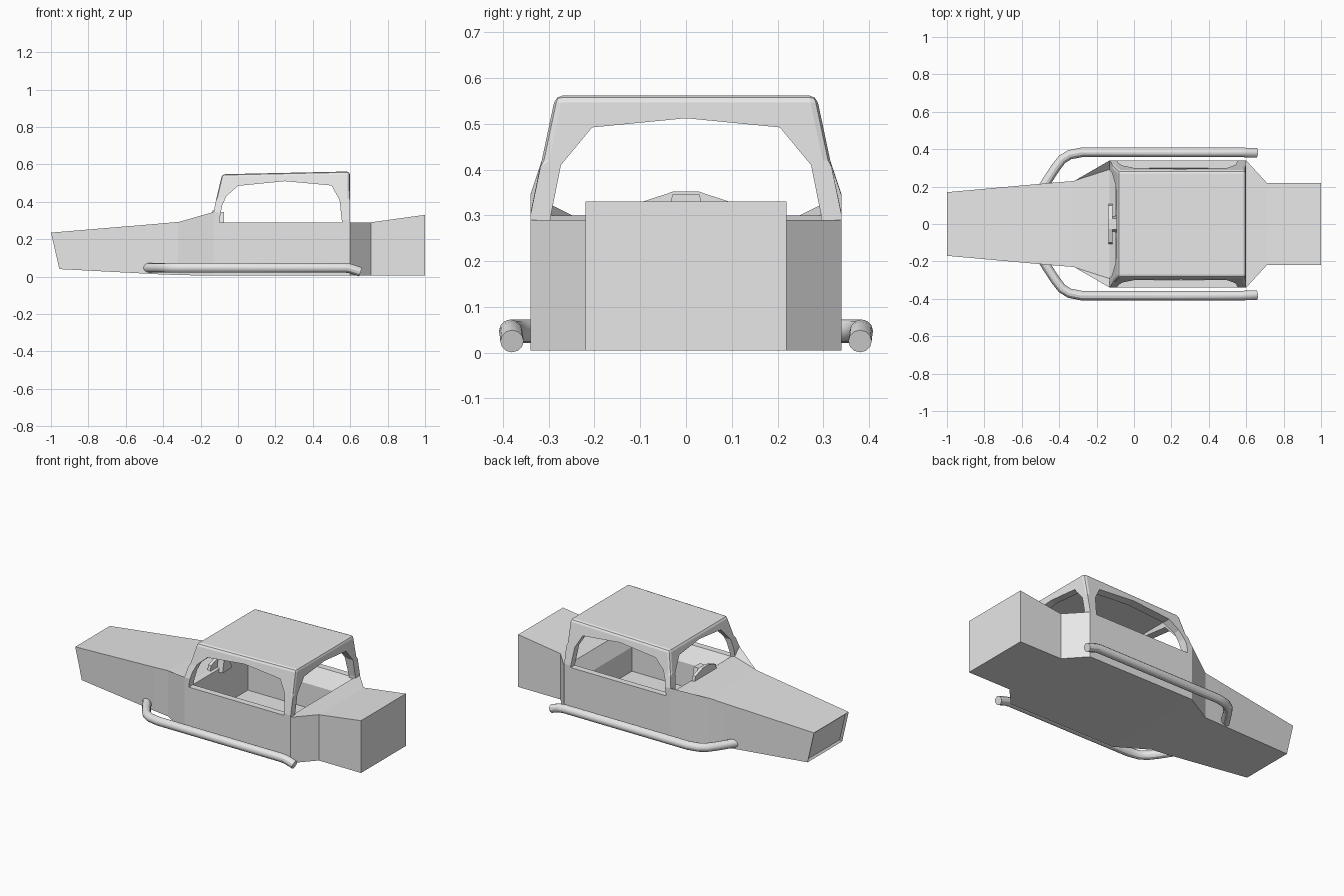
import bpy, bmesh

if "Cube" in bpy.data.objects:
    bpy.data.objects.remove(bpy.data.objects["Cube"], do_unlink=True)

grey = bpy.data.materials.new("plain_grey")
grey.use_nodes = True
grey.diffuse_color = (0.8, 0.8, 0.8, 1)
grey.node_tree.nodes["Principled BSDF"].inputs["Base Color"].default_value = (0.8, 0.8, 0.8, 1)


def finish(name, bm):
    bmesh.ops.recalc_face_normals(bm, faces=bm.faces)
    mesh = bpy.data.meshes.new(name)
    bm.to_mesh(mesh)
    bm.free()
    mesh.materials.append(grey)
    obj = bpy.data.objects.new(name, mesh)
    bpy.context.collection.objects.link(obj)
    return obj


def loft_bm(rings):
    """Bridge rings of equal point count and cap both ends."""
    bm = bmesh.new()
    loops = [[bm.verts.new(p) for p in ring] for ring in rings]
    n = len(loops[0])
    for a, b in zip(loops, loops[1:]):
        for i in range(n):
            j = (i + 1) % n
            bm.faces.new((a[i], a[j], b[j], b[i]))
    bm.faces.new(loops[0])
    bm.faces.new(loops[-1])
    return bm


def level(x0, x1, half, z0, z1=None):
    """Rectangle seen from above, tilted from z0 at x0 to z1 at x1."""
    z1 = z0 if z1 is None else z1
    return [(x0, -half, z0), (x1, -half, z1), (x1, half, z1), (x0, half, z0)]


def station(xb, xt, half, zb, zt):
    """Upright body cross-section."""
    return [(xb, -half, zb), (xb, half, zb), (xt, half, zt), (xt, -half, zt)]


def cut(obj, cutter):
    mod = obj.modifiers.new("cut", 'BOOLEAN')
    mod.operation = 'DIFFERENCE'
    mod.solver = 'EXACT'
    mod.object = cutter
    bpy.context.view_layer.update()
    bpy.context.view_layer.objects.active = obj
    bpy.ops.object.modifier_apply(modifier=mod.name)
    bpy.data.objects.remove(cutter, do_unlink=True)


# Body shell: nose, hood, cabin sides, tapered tail
bm = loft_bm([station(*s) for s in (
    (-0.955, -1.0, 0.17, 0.04, 0.235),
    (-0.42, -0.42, 0.222, 0.012, 0.283),
    (-0.32, -0.32, 0.23, 0.008, 0.292),
    (-0.13, -0.13, 0.34, 0.005, 0.30),
    (-0.10, -0.10, 0.34, 0.005, 0.29),
    (0.60, 0.60, 0.34, 0.005, 0.29),
    (0.71, 0.71, 0.22, 0.005, 0.29),
    (1.0, 1.0, 0.22, 0.005, 0.33))])
# Recessed nose panel
bm.normal_update()
nose = min(bm.faces, key=lambda f: f.calc_center_median().x)
bmesh.ops.recalc_face_normals(bm, faces=bm.faces)
bmesh.ops.inset_region(bm, faces=[nose], thickness=0.018, depth=0)
bmesh.ops.translate(bm, verts=nose.verts, vec=(0.012, 0, 0))
body = finish("body", bm)

# Cockpit tub with sloping rim
cut(body, finish("tub_cutter", loft_bm([
    level(-0.10, 0.54, 0.24, 0.05),
    level(-0.10, 0.54, 0.24, 0.20),
    level(-0.10, 0.59, 0.30, 0.29),
    level(-0.10, 0.59, 0.30, 0.35)])))

# Fins joining the hood to the windscreen posts
for side, label in ((1, "left"), (-1, "right")):
    bm = bmesh.new()
    for p in ((-0.32, 0.23, 0.291), (-0.13, 0.34, 0.345), (-0.13, 0.34, 0.295), (-0.13, 0.29, 0.298)):
        bm.verts.new((p[0], p[1] * side, p[2]))
    bmesh.ops.convex_hull(bm, input=bm.verts)
    finish("hood_fin_" + label, bm)

# Roof and posts as one hollow cage
bm = loft_bm([
    level(-0.13, 0.60, 0.34, 0.28),
    level(-0.13, 0.60, 0.34, 0.345, 0.30),
    level(-0.115, 0.60, 0.315, 0.42),
    level(-0.085, 0.598, 0.285, 0.547, 0.562)])
bmesh.ops.recalc_face_normals(bm, faces=bm.faces)
top_edges = [e for e in bm.edges if min(v.co.z for v in e.verts) > 0.5
             or (max(v.co.z for v in e.verts) > 0.5 and min(v.co.z for v in e.verts) > 0.4)]
bmesh.ops.bevel(bm, geom=top_edges, offset=0.016, segments=2, profile=0.5, affect='EDGES')
cage = finish("roof_cage", bm)
cut(cage, finish("cabin_cutter", loft_bm([
    level(-0.09, 0.555, 0.295, 0.2),
    level(-0.088, 0.555, 0.295, 0.30),
    level(-0.075, 0.558, 0.272, 0.42),
    level(-0.04, 0.553, 0.235, 0.522)])))

# Side window openings
side_window = [(-0.102, 0.2), (-0.10, 0.30), (-0.085, 0.38), (-0.062, 0.43), (0.0, 0.485),
               (0.25, 0.51), (0.50, 0.487), (0.543, 0.41), (0.555, 0.30), (0.555, 0.2)]
cut(cage, finish("side_window_cutter", loft_bm(
    [[(x, y, z) for x, z in side_window] for y in (-0.6, 0.6)])))

# Windscreen and rear openings
half_window = [(0.298, 0.2), (0.295, 0.30), (0.273, 0.41), (0.205, 0.492)]
end_window = half_window + [(0, 0.512)] + [(-y, z) for y, z in reversed(half_window)]
cut(cage, finish("end_window_cutter", loft_bm(
    [[(x, y, z) for y, z in end_window] for x in (-0.4, 0.9)])))

# Instrument cowl on the dash
half_cowl = [(0.11, 0.285), (0.10, 0.328), (0.042, 0.347), (0.028, 0.352)]
cowl = half_cowl + [(-y, z) for y, z in reversed(half_cowl)]
finish("dash_cowl", loft_bm([[(x, y, z) for y, z in cowl] for x in (-0.135, -0.115)]))
finish("instrument_pod", loft_bm([level(-0.12, -0.075, 0.045, 0.27),
                                  level(-0.12, -0.075, 0.03, 0.345)]))

# Side tubes, bent in at the front and down at the rear
tube_path = [(-0.51, 0.16, 0.047), (-0.475, 0.215, 0.047), (-0.42, 0.30, 0.047), (-0.385, 0.345, 0.047),
             (-0.345, 0.37, 0.047), (-0.28, 0.383, 0.047), (0.57, 0.383, 0.047),
             (0.60, 0.382, 0.043), (0.655, 0.38, 0.025)]
for side, label in ((1, "left"), (-1, "right")):
    curve = bpy.data.curves.new("side_tube_" + label, 'CURVE')
    curve.dimensions = '3D'
    curve.bevel_depth = 0.0255
    curve.bevel_resolution = 4
    curve.use_fill_caps = True
    spline = curve.splines.new('POLY')
    spline.points.add(len(tube_path) - 1)
    for point, (x, y, z) in zip(spline.points, tube_path):
        point.co = (x, y * side, z, 1)
    curve.materials.append(grey)
    tube = bpy.data.objects.new("side_tube_" + label, curve)
    bpy.context.collection.objects.link(tube)
    bpy.ops.object.select_all(action='DESELECT')
    tube.select_set(True)
    bpy.context.view_layer.objects.active = tube
    bpy.ops.object.convert(target='MESH')
    bpy.ops.object.shade_smooth_by_angle()
